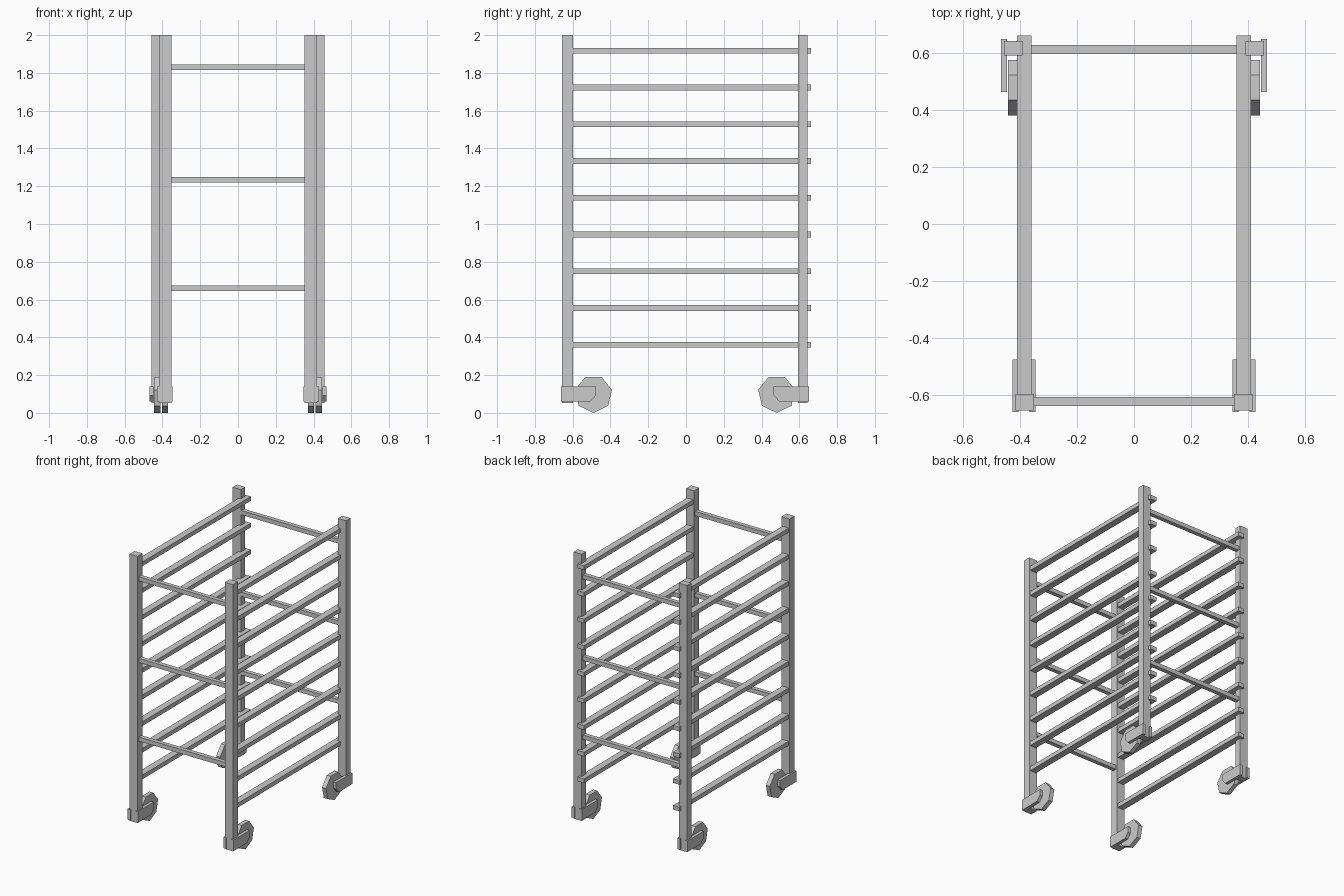
import bpy
import bmesh
from math import cos, sin, pi, tau

cube = bpy.data.objects.get("Cube")
if cube:
    bpy.data.objects.remove(cube, do_unlink=True)

metal = bpy.data.materials.new("light grey metal")
GREY = (0.6, 0.6, 0.6, 1)
metal.diffuse_color = GREY
metal.use_nodes = True
metal.node_tree.nodes["Principled BSDF"].inputs["Base Color"].default_value = GREY


def prism(name, profile, x0, x1):
    """Extrude a (y, z) profile from x0 to x1."""
    bm = bmesh.new()
    face = bm.faces.new([bm.verts.new((x0, y, z)) for y, z in profile])
    out = bmesh.ops.extrude_face_region(bm, geom=[face])
    for v in out["geom"]:
        if isinstance(v, bmesh.types.BMVert):
            v.co.x = x1
    bmesh.ops.recalc_face_normals(bm, faces=bm.faces)
    mesh = bpy.data.meshes.new(name)
    bm.to_mesh(mesh)
    bm.free()
    mesh.materials.append(metal)
    obj = bpy.data.objects.new(name, mesh)
    bpy.context.collection.objects.link(obj)
    return obj


def box(name, xs, ys, zs):
    (y0, y1), (z0, z1) = ys, zs
    return prism(name, [(y0, z0), (y1, z0), (y1, z1), (y0, z1)], *xs)


def around(centre, half):
    return centre - half, centre + half


# Each end: post centre x, post y range, crossbar y, fork outer y, wheel y, direction inward
ENDS = {
    "front": (0.385, (-0.656, -0.598), -0.624, -0.662, -0.49, 1),
    "back": (0.4255, (0.593, 0.643), 0.614, 0.65, 0.48, -1),
}
WHEEL_R = 0.1

for end, (post_x, post_y, bar_y, fork_y, wheel_y, d) in ENDS.items():
    # Crossbars between the two posts
    for i, z in enumerate((0.66, 1.234, 1.83)):
        box(f"{end}_crossbar_{i + 1}", (-post_x, post_x), around(bar_y, 0.0155), around(z, 0.0155))

    for side, s in (("left", 1), ("right", -1)):
        # Upright post
        box(f"{end}_{side}_post", around(s * post_x, 0.0325), post_y, (0.053, 2))

        # Caster fork: two plates with a clipped lower corner
        tip = fork_y + d * 0.186
        plate = [(fork_y, 0.06), (fork_y, 0.14), (tip, 0.14), (tip, 0.093), (tip - d * 0.03, 0.06)]
        caster_x = s * (post_x + 0.002)
        for label, k in (("inner", -s), ("outer", s)):
            prism(f"{end}_{side}_{label}_fork_plate", plate,
                  caster_x + k * 0.019, caster_x + k * 0.041)

        # Seven-sided wheel resting on one corner
        rim = [(wheel_y + WHEEL_R * cos(a), WHEEL_R + WHEEL_R * sin(a))
               for a in (-pi / 2 + tau * n / 7 for n in range(7))]
        prism(f"{end}_{side}_wheel", rim, *around(caster_x, 0.016))

# Tray rails down each side, sticking out past the back posts
for side, s in (("left", 1), ("right", -1)):
    for i in range(9):
        box(f"{side}_tray_rail_{i + 1}", around(s * 0.3855, 0.0255),
            (-0.6, 0.663), around(0.361 + i * 0.1945, 0.0155))
